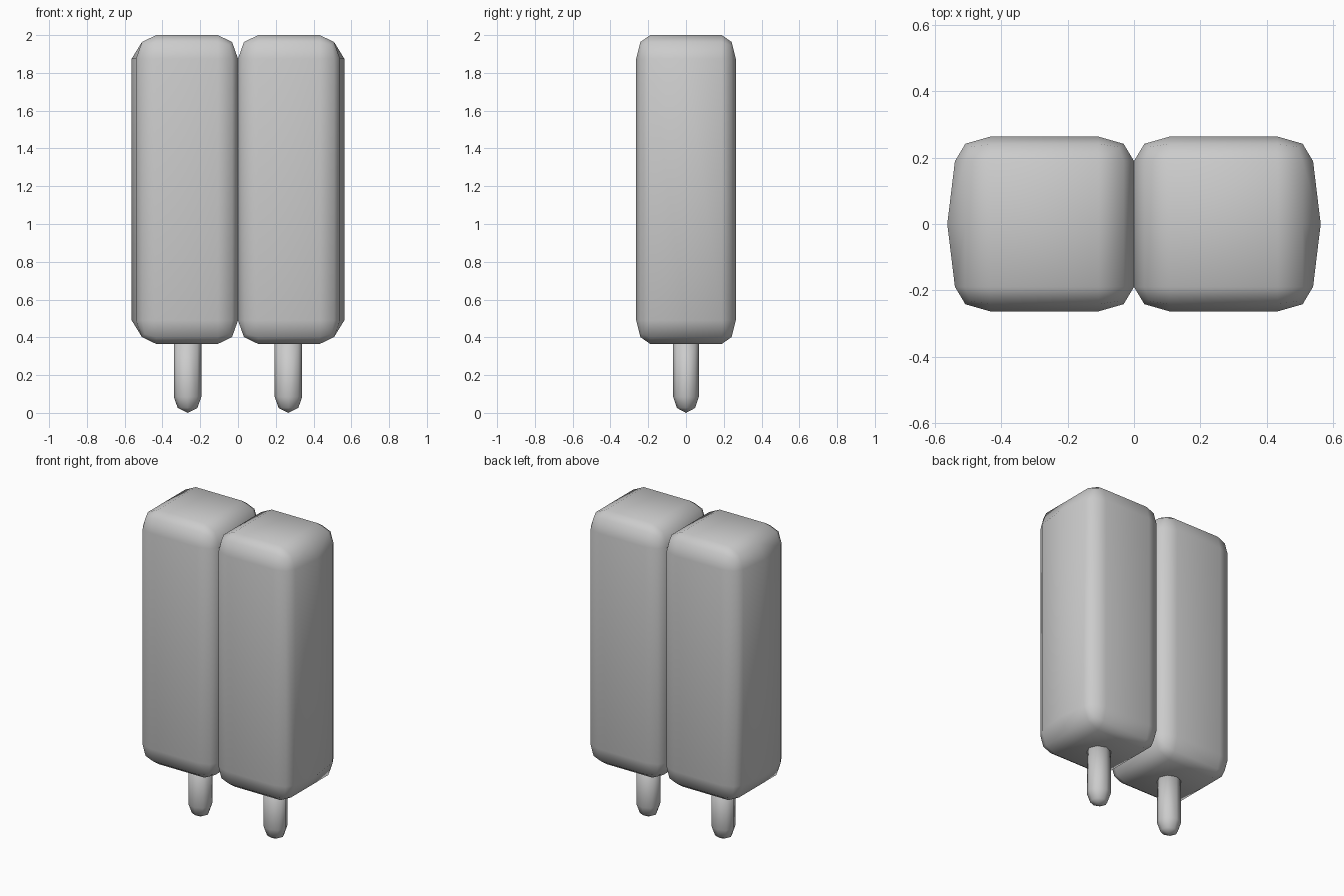
import bpy, bmesh, math
from mathutils import Vector

if "Cube" in bpy.data.objects:
    bpy.data.objects.remove(bpy.data.objects["Cube"])


def finish(name, bm):
    # Smooth-shaded object mirrored to the left half
    bmesh.ops.recalc_face_normals(bm, faces=bm.faces[:])
    for f in bm.faces:
        f.smooth = True
    mesh = bpy.data.meshes.new(name)
    bm.to_mesh(mesh)
    bm.free()
    obj = bpy.data.objects.new(name, mesh)
    bpy.context.collection.objects.link(obj)
    mirror = obj.modifiers.new("mirror", 'MIRROR')
    mirror.use_axis[0] = True
    mirror.use_mirror_merge = False
    return obj


# Ice bars: rounded box, bevelled before a non-uniform stretch
W, D, H = 0.54, 0.527, 1.635
stretch = Vector((1.07, 0.74, 1.25))
bm = bmesh.new()
bmesh.ops.create_cube(bm, size=1)
bmesh.ops.scale(bm, verts=bm.verts, vec=(W / stretch.x, D / stretch.y, H / stretch.z))
bmesh.ops.bevel(bm, geom=bm.edges[:], offset=0.1, segments=2, profile=0.5,
                affect='EDGES', clamp_overlap=True)
bmesh.ops.scale(bm, verts=bm.verts, vec=stretch)

# Outer face: centre line pulled out into a slight ridge
bmesh.ops.bisect_plane(bm, geom=bm.verts[:] + bm.edges[:] + bm.faces[:],
                       plane_co=(0, 0, 0), plane_no=(0, 1, 0))
for v in bm.verts:
    if abs(v.co.y) < 1e-4 and v.co.x > W / 2 - 1e-3:
        v.co.x += 0.023
bmesh.ops.translate(bm, verts=bm.verts, vec=(W / 2, 0, 2 - H / 2))
finish("ice_bars", bm)

# Sticks: octagonal rod with a rounded lower tip
bm = bmesh.new()
rings = []
for r, z in [(0.052, 0.026), (0.073, 0.085), (0.073, 0.40)]:
    rings.append([bm.verts.new((0.267 + r * math.cos(i * math.pi / 4),
                                0.93 * r * math.sin(i * math.pi / 4), z))
                  for i in range(8)])
tip = bm.verts.new((0.267, 0, 0))
for i in range(8):
    j = (i + 1) % 8
    bm.faces.new((tip, rings[0][j], rings[0][i]))
    for a, b in zip(rings, rings[1:]):
        bm.faces.new((a[i], a[j], b[j], b[i]))
bm.faces.new(rings[-1])
finish("sticks", bm)
